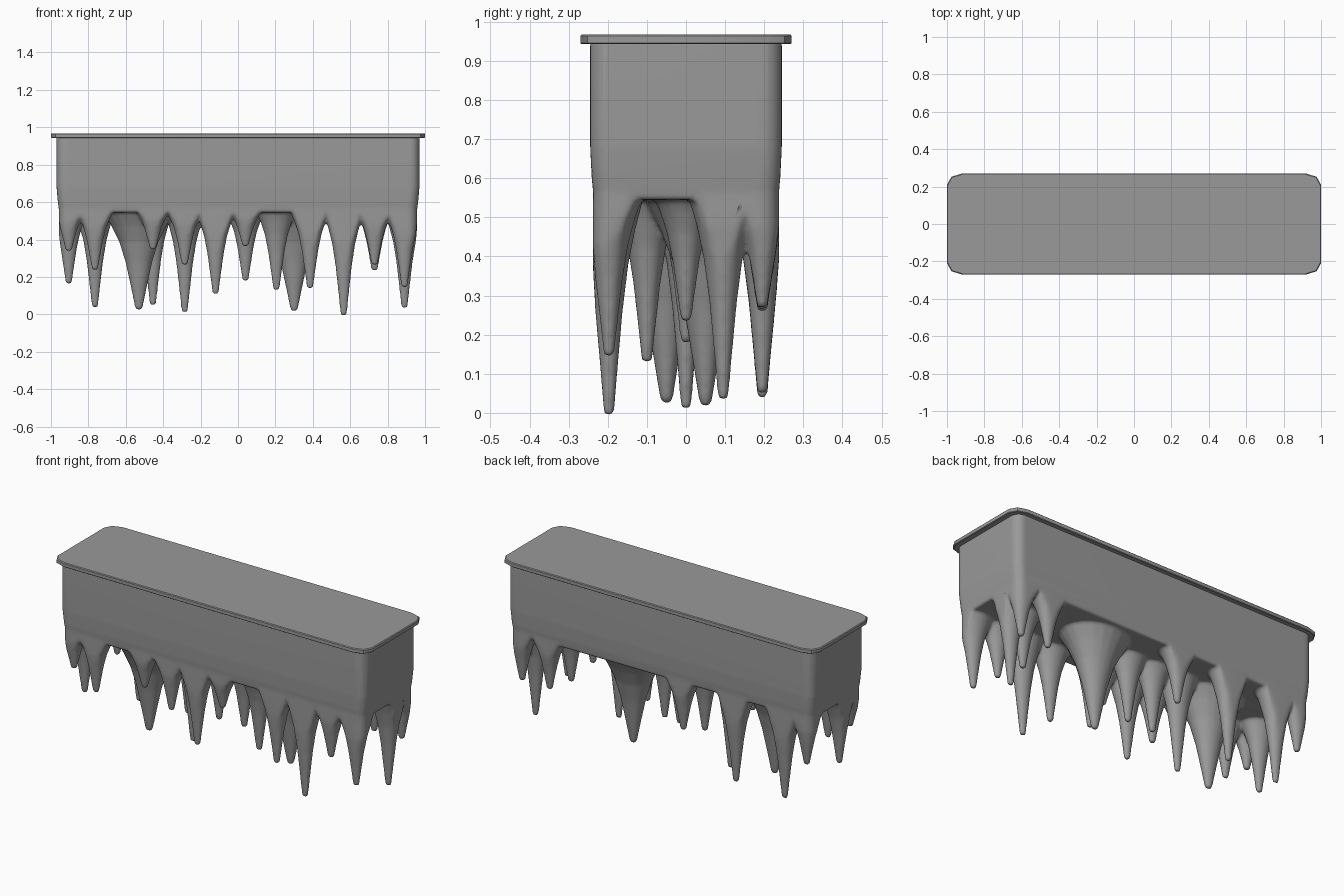
import bpy, bmesh, math

cube = bpy.data.objects.get("Cube")
if cube:
    bpy.data.objects.remove(cube, do_unlink=True)

grey = bpy.data.materials.new("stone_grey")
grey.use_nodes = True
colour = (0.32, 0.32, 0.32, 1)
grey.diffuse_color = colour
grey.node_tree.nodes["Principled BSDF"].inputs["Base Color"].default_value = colour


def rounded_rect(hx, hy, rx, ry, steps, z):
    """Ring of points around a rectangle with rounded corners."""
    ring = []
    for quarter, (sx, sy) in enumerate([(1, 1), (-1, 1), (-1, -1), (1, -1)]):
        for i in range(steps + 1):
            a = math.pi / 2 * (quarter + i / steps)
            ring.append((sx * (hx - rx) + rx * math.cos(a),
                         sy * (hy - ry) + ry * math.sin(a), z))
    return ring


def loft(bm, rings):
    """Closed skin through a stack of rings."""
    loops = [[bm.verts.new(p) for p in ring] for ring in rings]
    n = len(loops[0])
    for low, high in zip(loops, loops[1:]):
        for i in range(n):
            j = (i + 1) % n
            bm.faces.new((low[i], low[j], high[j], high[i]))
    bm.faces.new(loops[0][::-1])
    bm.faces.new(loops[-1])


def make_object(name, bm):
    bmesh.ops.recalc_face_normals(bm, faces=bm.faces)
    mesh = bpy.data.meshes.new(name)
    bm.to_mesh(mesh)
    bm.free()
    mesh.materials.append(grey)
    obj = bpy.data.objects.new(name, mesh)
    bpy.context.collection.objects.link(obj)
    return obj


def keep_inside(x, y, hx=0.958, hy=0.238, r=0.05):
    """Pull a point back inside the rounded outline of the block."""
    dx, dy = abs(x) - (hx - r), abs(y) - (hy - r)
    if dx > 0 and dy > 0:
        k = min(1, r / math.hypot(dx, dy))
        dx, dy = dx * k, dy * k
    dx, dy = min(dx, r), min(dy, r)
    return math.copysign(hx - r + dx, x), math.copysign(hy - r + dy, y)


# Share of the height from tip to root, and the radius there
PROFILE = [(0, 0.012), (0.03, 0.016), (0.2, 0.026), (0.45, 0.042),
           (0.65, 0.06), (0.8, 0.082), (0.92, 0.105), (1, 0.13)]
ROOT = 0.585


def icicle(bm, x, y, tip, width=1.0, sides=20):
    rings = []
    for t, r in PROFILE:
        r = 0.014 + (r - 0.012) * width
        ring = []
        for i in range(sides):
            a = math.tau * i / sides
            px, py = keep_inside(x + r * math.cos(a), y + 0.8 * r * math.sin(a))
            ring.append((px, py, tip + t * (ROOT - tip)))
        rings.append(ring)
    loft(bm, rings)


# Hanging block: straight walls drawn in slightly at the underside
bm = bmesh.new()
loft(bm, [rounded_rect(hx, hy, 0.05, 0.05, 6, z) for hx, hy, z in
          [(0.955, 0.235, 0.545), (0.963, 0.241, 0.6),
           (0.97, 0.245, 0.68), (0.97, 0.245, 0.955)]])

# Front row of icicles: x and tip height
for x, tip in [(-0.905, 0.34), (-0.765, 0.24), (-0.455, 0.35), (-0.285, 0.265),
               (-0.12, 0.11), (0.04, 0.365), (0.385, 0.14), (0.565, -0.005),
               (0.73, 0.265), (0.89, 0.145)]:
    icicle(bm, x, -0.197, tip)

# Back row
for x, tip in [(-0.905, 0.27), (-0.765, 0.04), (-0.455, 0.05),
               (-0.12, 0.26), (0.73, 0.265), (0.905, 0.27)]:
    icicle(bm, x, 0.195, tip)

# Inner icicles: x, y and tip height
for x, y, tip in [(-0.905, -0.1, 0.165), (-0.285, 0, 0.012), (-0.12, 0, 0.18),
                  (0.04, 0, 0.18), (0.205, -0.1, 0.13), (0.73, 0, 0.235),
                  (0.89, 0.095, 0.035)]:
    icicle(bm, x, y, tip)

# Two broad icicles near the middle
icicle(bm, -0.53, -0.05, 0.025, 1.9)
icicle(bm, 0.3, 0.05, 0.018, 1.9)
block = make_object("icicle_block", bm)

# Melt the parts into one smooth skin
melt = block.modifiers.new("melt", 'REMESH')
melt.mode = 'VOXEL'
melt.voxel_size = 0.008
melt.use_smooth_shade = True
soften = block.modifiers.new("soften", 'SMOOTH')
soften.factor = 0.5
soften.iterations = 4
thin = block.modifiers.new("thin", 'DECIMATE')
thin.ratio = 0.2

# Flat lid with clipped corners and a fine bevel
bm = bmesh.new()
loft(bm, [rounded_rect(1 - inset, 0.27 - inset, 0.08, 0.06, 2, z) for inset, z in
          [(0.003, 0.943), (0, 0.946), (0, 0.964), (0.004, 0.968)]])
lid = make_object("lid", bm)

for obj in (block, lid):
    bpy.ops.object.select_all(action='DESELECT')
    obj.select_set(True)
    bpy.context.view_layer.objects.active = obj
    if obj is lid:
        bpy.ops.object.shade_smooth_by_angle(angle=math.radians(35))
    else:
        bpy.ops.object.shade_smooth()
